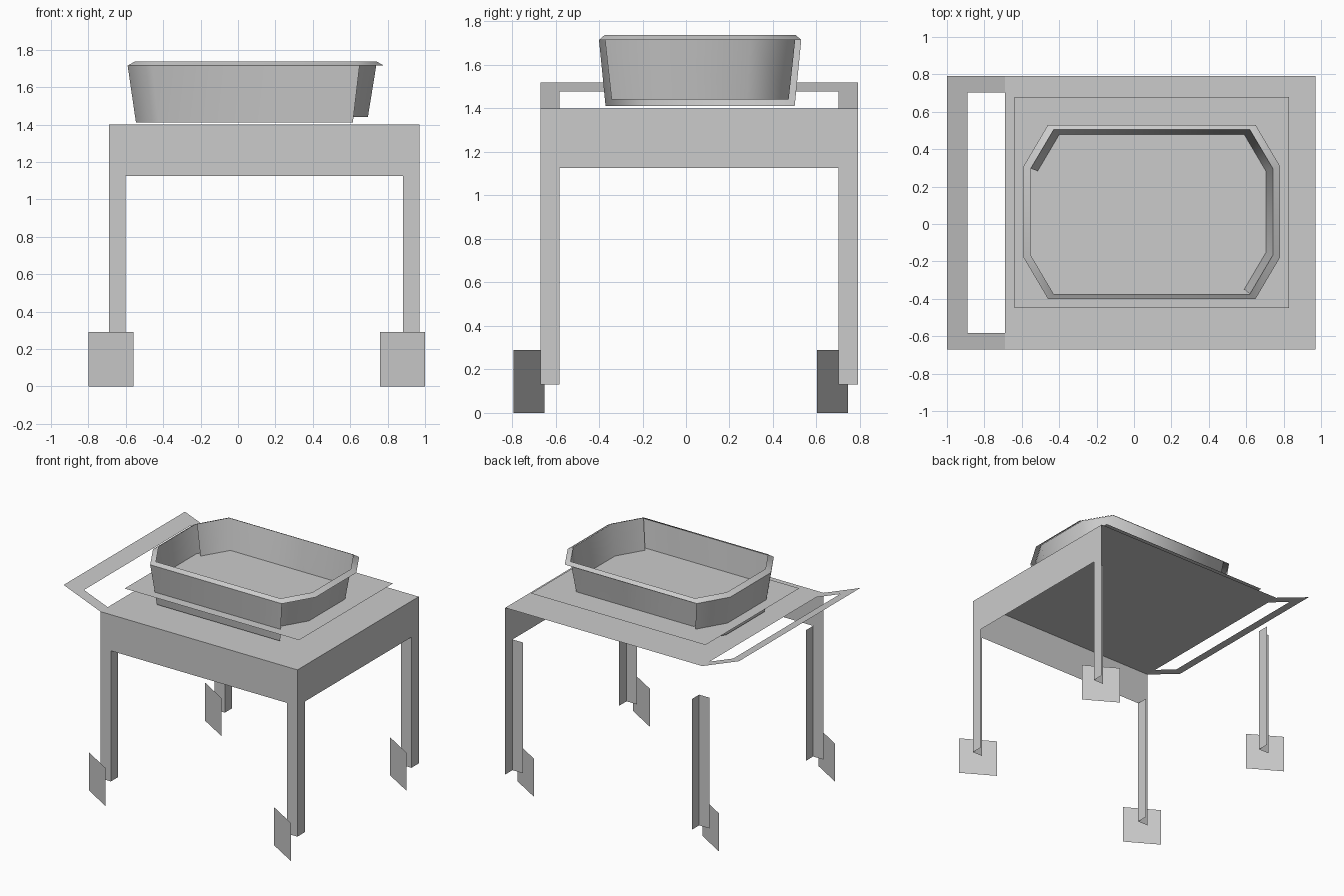
import bpy, math

if "Cube" in bpy.data.objects:
    bpy.data.objects.remove(bpy.data.objects["Cube"])

def sheet(name, verts, faces, smooth=False):
    me = bpy.data.meshes.new(name)
    me.from_pydata(verts, [], faces)
    me.update()
    ob = bpy.data.objects.new(name, me)
    bpy.context.collection.objects.link(ob)
    if smooth:
        bpy.ops.object.select_all(action='DESELECT')
        bpy.context.view_layer.objects.active = ob
        ob.select_set(True)
        bpy.ops.object.shade_smooth_by_angle(angle=math.radians(65))
    return ob

def wall(name, path, z0, z1):
    """Vertical sheet following a plan path."""
    n = len(path)
    verts = [(x, y, z) for z in (z0, z1) for x, y in path]
    return sheet(name, verts, [(i, i + 1, n + i + 1, n + i) for i in range(n - 1)])

def rect(name, x0, x1, y0, y1, z):
    return sheet(name, [(x0, y0, z), (x1, y0, z), (x1, y1, z), (x0, y1, z)], [(0, 1, 2, 3)])

X0, X1, Y0, Y1, TOP = -0.69, 0.97, -0.67, 0.79, 1.40
W = 0.088

# Table top with apron on the front and right
rect("table_top", X0, X1, Y0, Y1, TOP)
wall("apron", [(X0, Y0), (X1, Y0), (X1, Y1)], 1.125, TOP)

# Angle-section legs and slanted foot plates
for side, lx, fx in (("left", X0, -0.80), ("right", X1 - W, 0.76)):
    for end, ly, fy in (("front", Y0, -0.65), ("back", Y1 - W, 0.745)):
        wall(f"{end}_{side}_leg", [(lx, ly), (lx + W, ly), (lx + W, ly + W)], 0.13, 1.125)
        wall(f"{end}_{side}_foot", [(fx, fy), (fx + 0.24, fy - 0.143)], 0.0, 0.29)

# Sloping towel handle on the left: two arms and a bar
def hz(x):
    return TOP + (X0 - x) / 0.31 * 0.12
xa, xb = -0.89, -1.0
ya, yb = Y0 + W, Y1 - W
hv = [(x, y, hz(x)) for x in (X0, xa, xb) for y in (Y0, ya, yb, Y1)]
sheet("towel_handle", hv, [(0, 1, 5, 4), (2, 3, 7, 6), (4, 5, 9, 8), (5, 6, 10, 9), (6, 7, 11, 10)])

# Flat panel around the basin
rect("basin_panel", -0.64, 0.83, -0.45, 0.68, 1.505)

# Basin: chamfered-corner tray
CX, CY = 0.095, 0.065
OCT = [(-0.46, -0.40), (0.65, -0.40), (0.78, -0.18), (0.78, 0.31),
       (0.65, 0.53), (-0.46, 0.53), (-0.59, 0.31), (-0.59, -0.18)]

def band(name, s0, z0, s1, z1, edges, flip=False):
    """Strip between two scaled octagons along the chosen edges."""
    verts = [(CX + (x - CX) * s, CY + (y - CY) * s, z)
             for s, z in ((s0, z0), (s1, z1)) for x, y in OCT]
    faces = []
    for i in edges:
        j = (i + 1) % 8
        f = (i, j, 8 + j, 8 + i)
        faces.append(f[::-1] if flip else f)
    ob = sheet(name, verts, faces, smooth=True)
    return ob

band("basin_rim", 1.0, 1.715, 0.945, 1.737, range(8))
band("basin_outer_wall", 0.935, 1.41, 1.0, 1.715, (5, 6, 7, 0))
band("basin_inner_wall", 0.875, 1.44, 0.945, 1.735, (1, 2, 3, 4, 5), flip=True)
